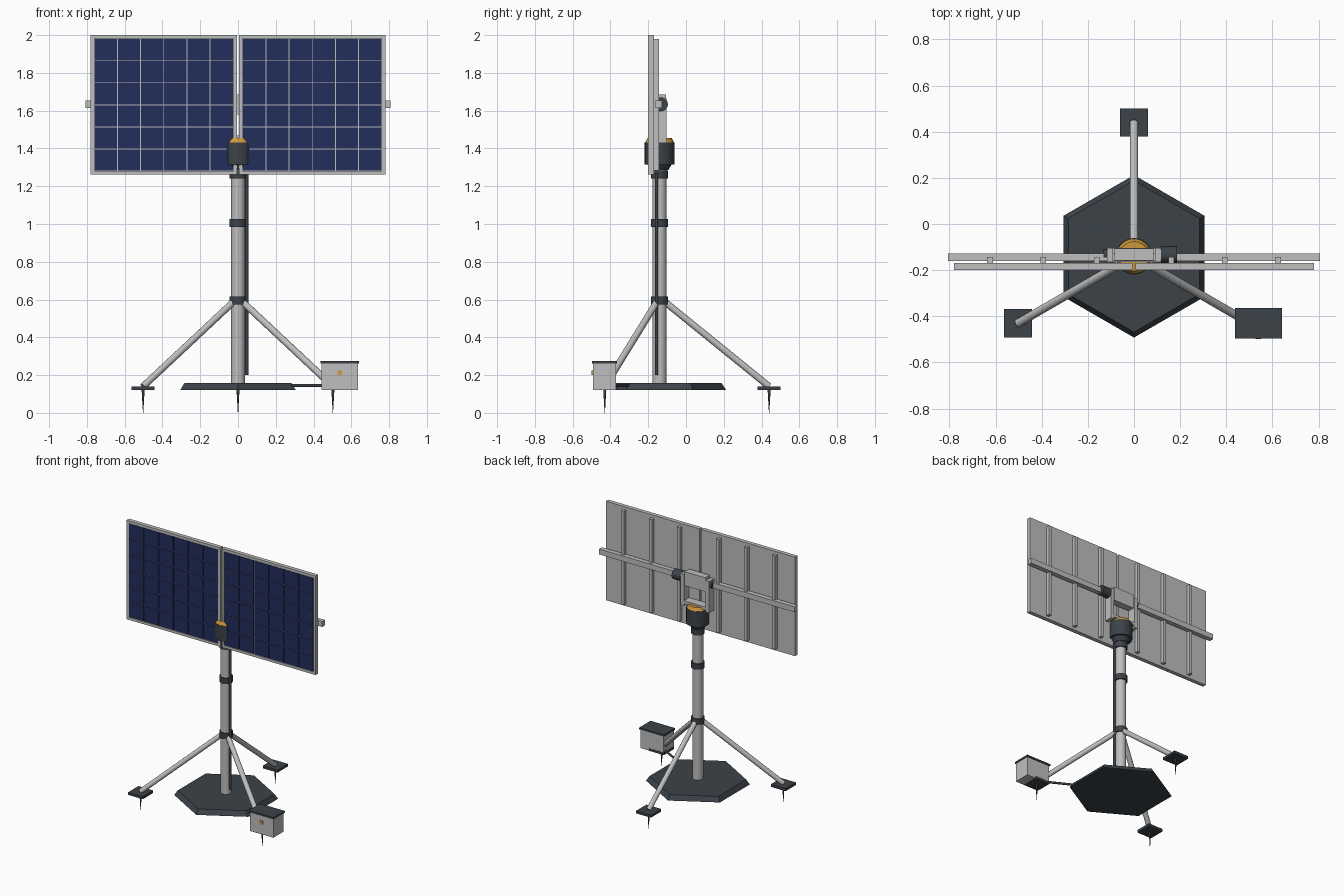
import bpy, bmesh, math
from mathutils import Vector

if "Cube" in bpy.data.objects:
    bpy.data.objects.remove(bpy.data.objects["Cube"], do_unlink=True)


def material(name, rgb):
    m = bpy.data.materials.new(name)
    m.use_nodes = True
    m.diffuse_color = (*rgb, 1)
    m.node_tree.nodes["Principled BSDF"].inputs["Base Color"].default_value = (*rgb, 1)
    return m


GREY = material("light_metal", (0.52, 0.52, 0.52))
DARK = material("dark_metal", (0.045, 0.055, 0.066))
NAVY = material("solar_navy", (0.016, 0.027, 0.105))
ORANGE = material("amber", (0.62, 0.32, 0.045))


def finish(name, bm, mat, smooth=False):
    mesh = bpy.data.meshes.new(name)
    bm.to_mesh(mesh)
    bm.free()
    mesh.materials.append(mat)
    ob = bpy.data.objects.new(name, mesh)
    bpy.context.collection.objects.link(ob)
    if smooth:
        bpy.ops.object.select_all(action='DESELECT')
        ob.select_set(True)
        bpy.context.view_layer.objects.active = ob
        bpy.ops.object.shade_smooth_by_angle(angle=math.radians(35))
    return ob


def add_box(bm, x, y, z):
    """Add a box given (low, high) pairs per axis."""
    verts = bmesh.ops.create_cube(bm, size=1)["verts"]
    for v in verts:
        v.co = Vector([lo + (c + 0.5) * (hi - lo) for c, (lo, hi) in zip(v.co, (x, y, z))])


def box(name, mat, *spans):
    bm = bmesh.new()
    add_box(bm, *spans)
    return finish(name, bm, mat)


def rod(name, mat, a, b, r1, r2=None, sides=24, smooth=True):
    """Cylinder or cone running from point a to point b."""
    a, b = Vector(a), Vector(b)
    bm = bmesh.new()
    bmesh.ops.create_cone(bm, cap_ends=True, segments=sides, radius1=r1,
                          radius2=r1 if r2 is None else r2, depth=(b - a).length)
    ob = finish(name, bm, mat, smooth)
    ob.location = (a + b) / 2
    ob.rotation_mode = 'QUATERNION'
    ob.rotation_quaternion = (b - a).to_track_quat('Z', 'Y')
    return ob


PY = -0.14       # mast position in y
AXIS_Z = 1.633   # tilt axis height


def upright(name, mat, z1, z2, r1, r2=None, **kw):
    return rod(name, mat, (0, PY, z1), (0, PY, z2), r1, r2, **kw)


# Hexagonal base plate with sloped rim
bm = bmesh.new()
bmesh.ops.create_cone(bm, cap_ends=True, segments=6, radius1=0.352, radius2=0.328, depth=0.035)
base = finish("base_plate", bm, DARK)
base.location = (0, PY, 0.14)
corner = max(base.data.vertices, key=lambda v: v.co.y).co
if abs(corner.x) > 0.01:
    base.rotation_euler.z = math.radians(30)

# Mast and collars
upright("mast", GREY, 0.15, 1.29, 0.037)
for i, z in enumerate((0.595, 1.006, 1.261)):
    upright(f"mast_collar_{i + 1}", DARK, z - 0.021, z + 0.021, 0.046)

# Tripod legs, pads and ground spikes
for name, deg in (("back", 90), ("right", 210), ("left", 330)):
    d = Vector((math.cos(math.radians(deg)), math.sin(math.radians(deg)), 0))
    foot = Vector((0, PY, 0)) + d * 0.58
    x, y = foot.x, foot.y
    rod(f"{name}_leg", GREY, Vector((0, PY, 0.59)) + d * 0.025, (x, y, 0.14), 0.018, sides=16)
    box(f"{name}_foot_pad", DARK, (x - 0.061, x + 0.061), (y - 0.061, y + 0.061), (0.121, 0.14))
    rod(f"{name}_spike", DARK, (x, y, 0), (x, y, 0.122), 0.001, 0.008, sides=12)

# Control box with lid and latch
box("control_box", GREY, (0.443, 0.636), (-0.492, -0.37), (0.122, 0.264))
box("control_box_lid", DARK, (0.437, 0.641), (-0.497, -0.364), (0.262, 0.275))
box("control_box_latch", ORANGE, (0.527, 0.551), (-0.499, -0.49), (0.2, 0.224))

# Cables
rod("mast_cable", DARK, (0.046, -0.156, 0.2), (0.046, -0.156, 1.27), 0.009, sides=12)
rod("box_cable", DARK, (0.2, -0.26, 0.145), (0.46, -0.4, 0.145), 0.008, sides=12)

# Rotating head
upright("head_neck", DARK, 1.285, 1.318, 0.046, 0.066)
upright("head_motor", DARK, 1.316, 1.432, 0.079)
upright("head_cap", ORANGE, 1.43, 1.456, 0.077, 0.064)

# Yoke, bearing housing and tilt drive
box("yoke_base", GREY, (-0.115, 0.115), (-0.164, -0.104), (1.445, 1.468))
for side, s in (("left", 1), ("right", -1)):
    box(f"yoke_{side}_arm", GREY, sorted((s * 0.09, s * 0.117)), (-0.164, -0.104), (1.43, 1.665))
box("bearing_housing", GREY, (-0.085, 0.085), (-0.158, -0.106), (1.58, 1.685))
rod("tilt_motor", DARK, (0.117, -0.133, AXIS_Z), (0.186, -0.133, AXIS_Z), 0.037)
rod("tilt_pivot", DARK, (-0.133, -0.133, AXIS_Z), (-0.115, -0.133, AXIS_Z), 0.024)
box("cross_tube", GREY, (-0.807, 0.807), (-0.161, -0.127), (1.613, 1.653))

# Solar panels: backing sheet, raised frame, cell grid and rear ribs
Z1, Z2 = 1.262, 2.0
COLS = ROWS = 6
RIM, GAP = 0.019, 0.005
for side, s in (("left", 1), ("right", -1)):
    x1, x2 = sorted((s * 0.006, s * 0.78))
    box(f"{side}_panel_back", GREY, (x1, x2), (-0.192, -0.17), (Z1, Z2))

    bm = bmesh.new()
    depth = (-0.2, -0.19)
    add_box(bm, (x1, x2), depth, (Z1, Z1 + RIM))
    add_box(bm, (x1, x2), depth, (Z2 - RIM, Z2))
    add_box(bm, (x1, x1 + RIM), depth, (Z1 + RIM, Z2 - RIM))
    add_box(bm, (x2 - RIM, x2), depth, (Z1 + RIM, Z2 - RIM))
    finish(f"{side}_panel_frame", bm, GREY)

    bm = bmesh.new()
    w = (x2 - x1 - 2 * RIM) / COLS
    h = (Z2 - Z1 - 2 * RIM) / ROWS
    for c in range(COLS):
        for r in range(ROWS):
            cx, cz = x1 + RIM + c * w, Z1 + RIM + r * h
            add_box(bm, (cx + GAP / 2, cx + w - GAP / 2), (-0.198, -0.191),
                    (cz + GAP / 2, cz + h - GAP / 2))
    finish(f"{side}_panel_cells", bm, NAVY)

    for i in range(3):
        x = s * (0.393 + (i - 1) * 0.231)
        box(f"{side}_panel_rib_{i + 1}", GREY, (x - 0.012, x + 0.012),
            (-0.172, -0.142), (Z1 + 0.02, Z2 - 0.02))
